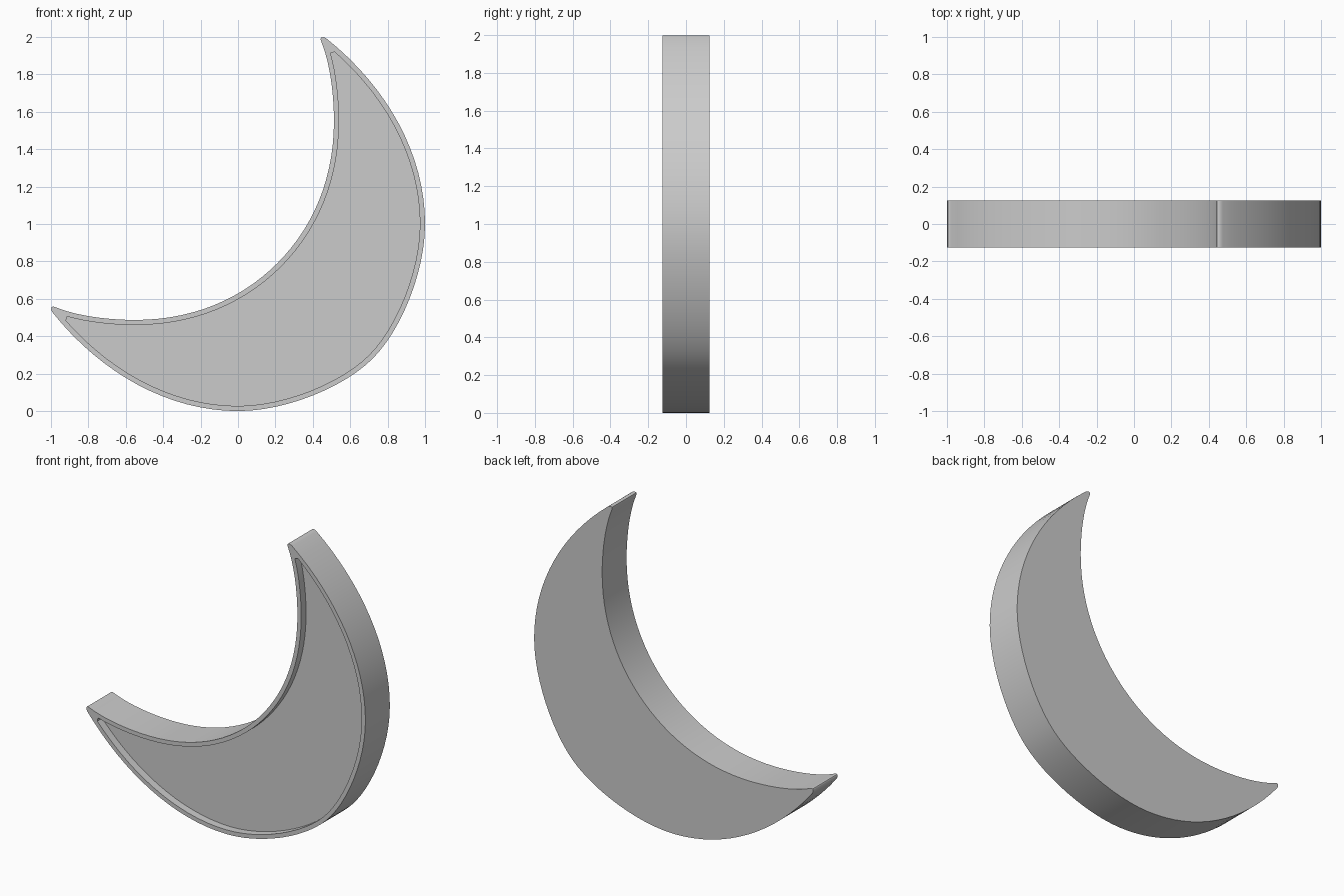
import bpy
import bmesh
from mathutils import Vector
from mathutils.geometry import interpolate_bezier

HALF = 0.125      # half thickness
RIM = 0.027       # rim width
RECESS = 0.05     # depth of the front recess

cube = bpy.data.objects.get("Cube")
if cube:
    bpy.data.objects.remove(cube, do_unlink=True)

# Upper half of the crescent outline as Bezier arcs, (x, z)
ARCS = [
    [(0.72, 0.28), (0.87, 0.43), (1.0, 0.74), (1.0, 1.0)],
    [(1.0, 1.0), (1.0, 1.37), (0.80, 1.73), (0.475, 1.99)],
    [(0.475, 1.99), (0.455, 2.005), (0.435, 2.0), (0.443, 1.98)],
    [(0.443, 1.98), (0.49, 1.87), (0.513, 1.70), (0.513, 1.55)],
    [(0.513, 1.55), (0.513, 1.24), (0.40, 0.98), (0.21, 0.79)],
]
STEPS = [12, 16, 6, 10, 14]


def crescent_outline():
    half = []
    for arc, steps in zip(ARCS, STEPS):
        pts = interpolate_bezier(*[Vector(p) for p in arc], steps + 1)
        half += [p.to_2d() for p in pts[:-1]]
    half.append(Vector(ARCS[-1][-1]))
    # The lower half mirrors the upper one across the diagonal x + z = 1
    mirrored = [Vector((1 - p.y, 1 - p.x)) for p in reversed(half[1:-1])]
    return half + mirrored


def edge_distance(p, a, b):
    t = max(0, min(1, (p - a).dot(b - a) / (b - a).length_squared))
    return (p - a.lerp(b, t)).length


def inset_outline(points, width):
    """Offset a counter-clockwise outline inwards, dropping crossed tips."""
    n = len(points)
    result = []
    for i, p in enumerate(points):
        along = (points[(i + 1) % n] - points[i - 1]).normalized()
        q = p + Vector((-along.y, along.x)) * width
        if min(edge_distance(q, points[j - 1], points[j]) for j in range(n)) > width * 0.96:
            result.append(q)
    return result


def add_loop(bm, points, y):
    verts = [bm.verts.new((p.x, y, p.y)) for p in points]
    edges = [bm.edges.new((verts[i - 1], verts[i])) for i in range(len(verts))]
    return verts, edges


def add_wall(bm, a, b):
    for i in range(len(a)):
        bm.faces.new((a[i - 1], a[i], b[i], b[i - 1]))


outer = crescent_outline()
inner = inset_outline(outer, RIM)
bm = bmesh.new()

# Outer wall and flat back
front, front_edges = add_loop(bm, outer, -HALF)
back, _ = add_loop(bm, outer, HALF)
add_wall(bm, front, back)
bm.faces.new(back)

# Recess wall and floor
lip, lip_edges = add_loop(bm, inner, -HALF)
floor, _ = add_loop(bm, inner, -HALF + RECESS)
add_wall(bm, lip, floor)
bm.faces.new(floor)

# Front rim between the two outlines
bmesh.ops.triangle_fill(bm, edges=front_edges + lip_edges, use_beauty=True)
bmesh.ops.recalc_face_normals(bm, faces=bm.faces)

mesh = bpy.data.meshes.new("crescent_tray")
bm.to_mesh(mesh)
bm.free()
crescent = bpy.data.objects.new("crescent_tray", mesh)
bpy.context.collection.objects.link(crescent)

# Plain grey
grey = bpy.data.materials.new("light_grey")
grey.use_nodes = True
colour = (0.6, 0.6, 0.6, 1)
grey.diffuse_color = colour
grey.node_tree.nodes["Principled BSDF"].inputs["Base Color"].default_value = colour
mesh.materials.append(grey)

bpy.ops.object.select_all(action="DESELECT")
crescent.select_set(True)
bpy.context.view_layer.objects.active = crescent
bpy.ops.object.shade_smooth_by_angle(angle=0.6)
